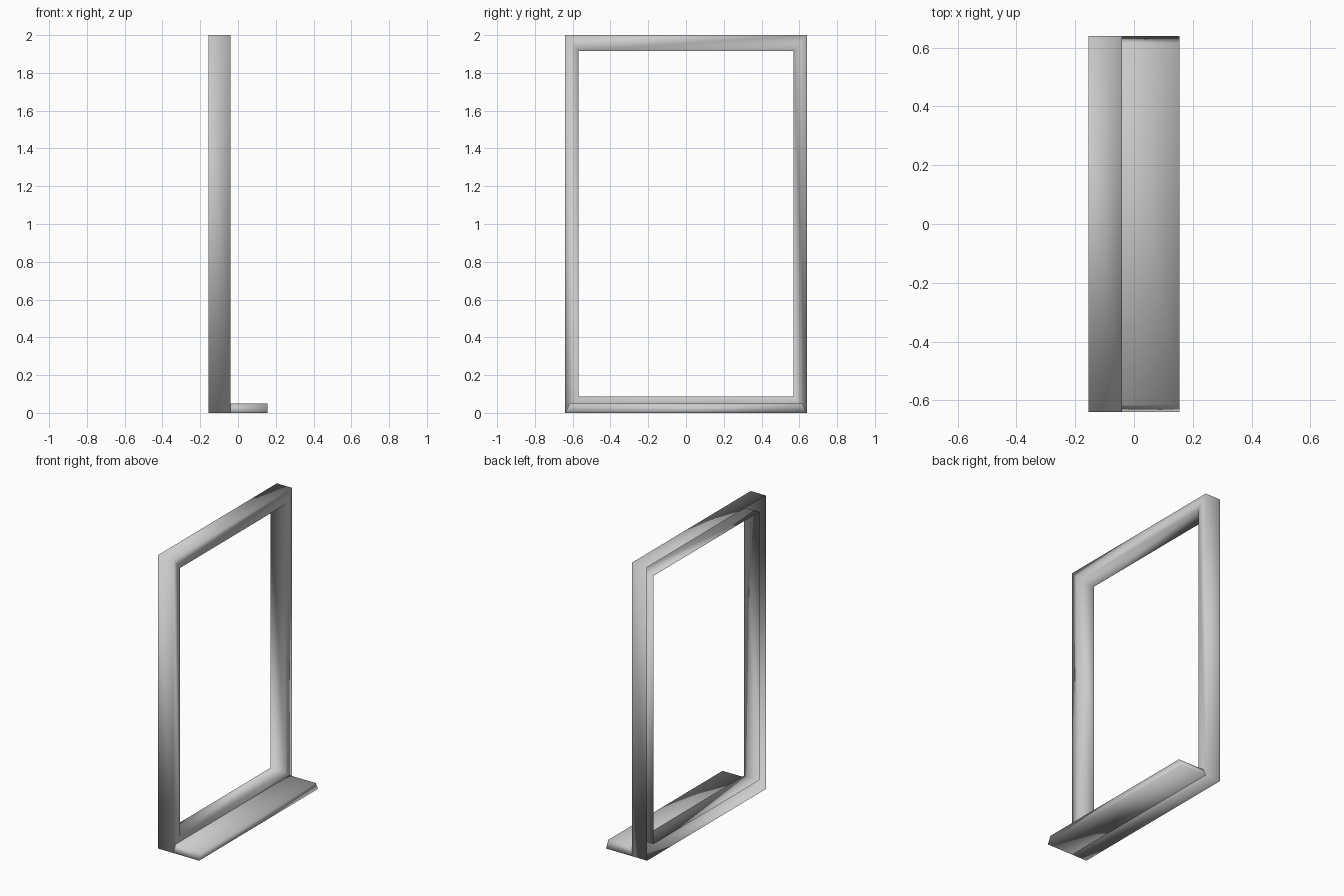
import bpy, bmesh

cube = bpy.data.objects.get("Cube")
if cube:
    bpy.data.objects.remove(cube, do_unlink=True)

# Plain grey finish
grey = bpy.data.materials.new("plain_grey")
grey.use_nodes = True
colour = (0.6, 0.6, 0.6, 1)
grey.diffuse_color = colour
bsdf = next(n for n in grey.node_tree.nodes if n.type == 'BSDF_PRINCIPLED')
bsdf.inputs["Base Color"].default_value = colour

BACK, FRONT, EDGE = -0.155, -0.04, 0.155


def rect(x, half, low, high):
    """Four corners of an upright rectangle lying in the plane at x."""
    return [(x, -half, low), (x, half, low), (x, half, high), (x, -half, high)]


def sweep(name, loops, cap=False):
    """Join successive four-corner loops with quads, all smooth shaded."""
    bm = bmesh.new()
    rings = [[bm.verts.new(p) for p in loop] for loop in loops]
    for a, b in zip(rings, rings[1:]):
        for i in range(4):
            j = (i + 1) % 4
            bm.faces.new((a[i], a[j], b[j], b[i]))
    if cap:
        bm.faces.new(rings[-1])
    for face in bm.faces:
        face.smooth = True
    # Outer walls of the first ring face away from the centre line
    bm.normal_update()
    first = bm.faces[:][0]
    if first.normal.z > 0:
        bmesh.ops.reverse_faces(bm, faces=bm.faces[:])
    mesh = bpy.data.meshes.new(name)
    bm.to_mesh(mesh)
    bm.free()
    mesh.materials.append(grey)
    obj = bpy.data.objects.new(name, mesh)
    bpy.context.collection.objects.link(obj)
    return obj


# Hollow frame, open at the wall side: outer wall, face, then inner wall
outer = (0.64, 0.0, 2.0)
inner = (0.57, 0.087, 1.915)
sweep("window_frame", [rect(BACK, *outer), rect(FRONT, *outer),
                       rect(FRONT, *inner), rect(BACK, *inner)])


# Sill with ends that lean inwards towards the top
def sill_section(x):
    return [(x, -0.64, 0), (x, 0.64, 0), (x, 0.615, 0.05), (x, -0.615, 0.05)]


sweep("window_sill", [sill_section(FRONT), sill_section(EDGE)], cap=True)
